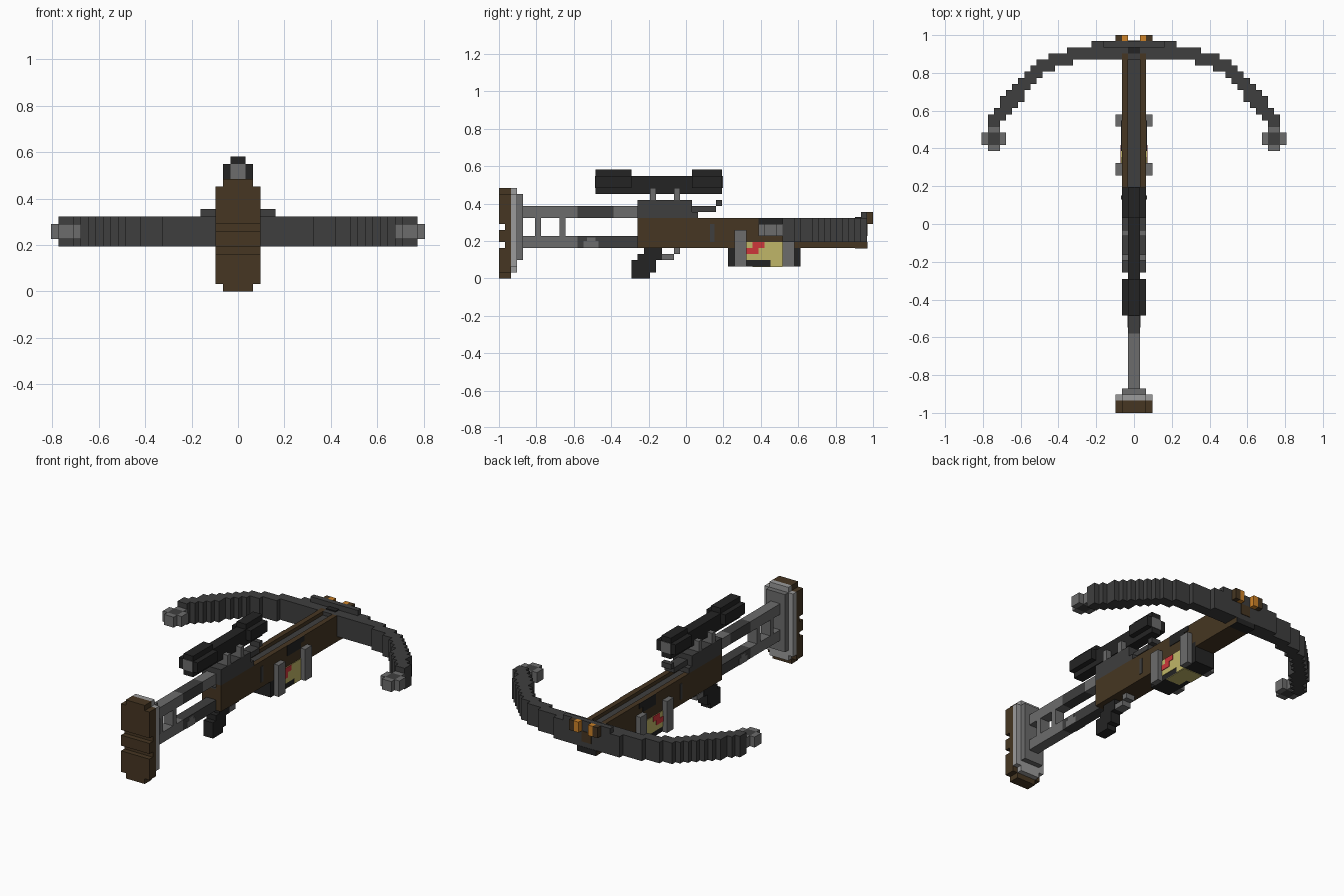
import bpy, bmesh

if "Cube" in bpy.data.objects:
    bpy.data.objects.remove(bpy.data.objects["Cube"])

U = 1 / 31  # one block


def material(name, rgb):
    lin = [((c / 255 + 0.055) / 1.055) ** 2.4 if c > 10 else c / 3294 for c in rgb] + [1]
    m = bpy.data.materials.new(name)
    m.use_nodes = True
    m.diffuse_color = lin
    bsdf = next(n for n in m.node_tree.nodes if n.type == 'BSDF_PRINCIPLED')
    bsdf.inputs["Base Color"].default_value = lin
    return m


BROWN = material("dark wood", (70, 54, 34))
DARK = material("dark grey metal", (62, 62, 62))
BLACK = material("black metal", (36, 36, 36))
GREY = material("grey metal", (108, 108, 108))
LIGHT = material("light grey metal", (155, 155, 155))
YELLOW = material("yellow label", (192, 182, 104))
RED = material("red mark", (205, 54, 58))
ORANGE = material("orange sight", (205, 130, 40))


def part(name, mat, *boxes, mirror=False):
    """Boxes in block units: (x0, x1, y0, y1, z0, z1)."""
    bm = bmesh.new()
    allb = list(boxes)
    if mirror:
        allb += [(-b[1], -b[0], *b[2:]) for b in boxes]
    for x0, x1, y0, y1, z0, z1 in allb:
        vs = bmesh.ops.create_cube(bm, size=1)["verts"]
        for v in vs:
            v.co.x = (x0 + (v.co.x + .5) * (x1 - x0)) * U
            v.co.y = (y0 + (v.co.y + .5) * (y1 - y0)) * U
            v.co.z = (z0 + (v.co.z + .5) * (z1 - z0)) * U
    mesh = bpy.data.meshes.new(name)
    bm.to_mesh(mesh)
    bm.free()
    mesh.materials.append(mat)
    ob = bpy.data.objects.new(name, mesh)
    bpy.context.collection.objects.link(ob)
    return ob


# Butt: padded wooden plate with two grooves, then stepped metal plates
part("butt_pad", BROWN, (-3, 3, -30, -29, 1, 14), (-2, 2, -30, -29, 0, 15),
     (-3, 3, -31, -30, 1, 5), (-2, 2, -31, -30, 0, 1),
     (-3, 3, -31, -30, 6, 8), (-3, 3, -31, -30, 9, 14), (-2, 2, -31, -30, 14, 15))
part("butt_plate", LIGHT, (-3, 3, -29, -28, 2, 14), (-2, 2, -29, -28, 1, 15))
part("butt_inner_plate", GREY, (-2, 2, -28, -27, 3, 14))

# Skeleton stock: two rails and two struts
part("stock_rails", GREY, (-1, 1, -27, -18, 10, 12), (-1, 1, -12, -8, 10, 12),
     (-1, 1, -27, -18, 5, 7))
part("stock_rail_sleeves", DARK, (-1, 1, -18, -12, 10, 12), (-1, 1, -18, -8, 5, 7))
part("stock_struts", GREY, (-1, 1, -25, -24, 7, 10), (-1, 1, -21, -20, 7, 10))
part("lower_rail_marks", GREY, (1, 1.1, -17, -14.5, 5, 6.2), (1, 1.1, -16.4, -15, 6.2, 6.8),
     mirror=True)

# Wooden body with a bolt groove
part("body", BROWN, (-2, 2, -8, 28, 5, 9), (-2, 2, 28, 30, 5, 6))
part("groove_edges", BROWN, (1, 2, -8, 28, 9, 10), mirror=True)
part("bolt_groove", DARK, (-1, 1, -8, 28, 9, 9.3))
part("body_side_patches", BLACK, (2, 2.1, 12, 17, 9, 10), (2, 2.1, 12, 16, 8, 9), mirror=True)
part("body_pins", DARK, (2, 2.1, 4, 4.7, 6, 9), mirror=True)
part("body_nose", BLACK, (-2, 2, 28, 30.05, 4.95, 6))

# Receiver, scope mounts and charging bar
part("receiver", DARK, (-2, 2, -8, 1, 10, 13), (-2, 2, 1, 2, 10, 11))
part("scope_mounts", GREY, (-2, 2, -6, -5, 13, 15), (-2, 2, -2, -1, 13, 15))
part("bolt_clip", DARK, (-1, 1, 1, 5, 11, 12), (-1, 1, 5, 6, 12, 13))

# Scope: two rings joined by a narrower tube
rings = []
for y0, y1 in ((-15, -9), (1, 6)):
    rings += [(-2, 2, y0, y1, 15, 17), (-1, 1, y0, y1, 14, 18)]
part("scope_rings", BLACK, *rings)
part("scope_tube", BLACK, (-1, 1, -9, 1, 14, 17))
part("scope_lenses", GREY, (-1, 1, -15.1, -15, 15, 17), (-1, 1, 6, 6.1, 15, 17))

# Grip and trigger
part("grip", BLACK, (-1, 1, -9, -6, 0, 3), (-1, 1, -8, -5, 1, 4), (-1, 1, -7, -4, 3, 5))
part("trigger", GREY, (-.9, .9, -4, -2, 3, 4), (-.9, .9, -2, -1, 4, 5))

# Magazine with label and clamps
part("magazine", BLACK, (-2, 2, 7, 19, 2, 6))
part("label_sides", YELLOW, (2, 2.1, 10, 16, 3, 6), (2, 2.1, 14, 16, 2, 3), mirror=True)
part("label_bottom", YELLOW, (-2, 2, 13, 16, 1.9, 2), (-1, 2, 11, 13, 1.9, 2))
part("label_marks", RED, (2.1, 2.2, 10, 12, 4, 5), (2.1, 2.2, 11, 13, 5, 6), mirror=True)
part("magazine_clamps", GREY, (2, 3, 8, 10, 2, 8), (2, 3, 16, 18, 2, 8), mirror=True)

# Bow: stepped limbs on a thick centre
part("bow_centre", DARK, (-5, 5, 27, 30, 6, 10), (-7, 7, 28, 30, 6, 10),
     (-5, 5, 29, 30, 10, 11))
steps = [(5, 11, 27, 29), (10, 14, 26, 28), (13, 16, 25, 27), (15, 17, 24, 26),
         (16, 18, 23, 25), (17, 19, 22, 24), (18, 20, 20, 23), (19, 21, 19, 22),
         (20, 22, 18, 21), (21, 23, 17, 19), (22, 24, 16, 18)]
part("bow_limbs", DARK, *[(*s, 6, 10) for s in steps], mirror=True)
part("bow_tips", GREY, (22, 24, 12, 13, 7, 9), (22, 24, 15, 16, 7, 9),
     (21, 22, 13, 15, 7, 9), (24, 25, 13, 15, 7, 9), mirror=True)
part("bow_tip_cores", DARK, (22, 24, 13, 15, 7, 9), mirror=True)
part("bow_cap", BLACK, (-1, 1, 28, 29, 10, 10.2))
part("bow_badge", BROWN, (-1, 1, 30, 30.1, 7, 9))

# Front sights
part("front_sights", ORANGE, (1, 2, 30, 31, 9, 11), mirror=True)
part("front_sight_guards", BROWN, (2, 3, 30, 31, 9, 11), mirror=True)
